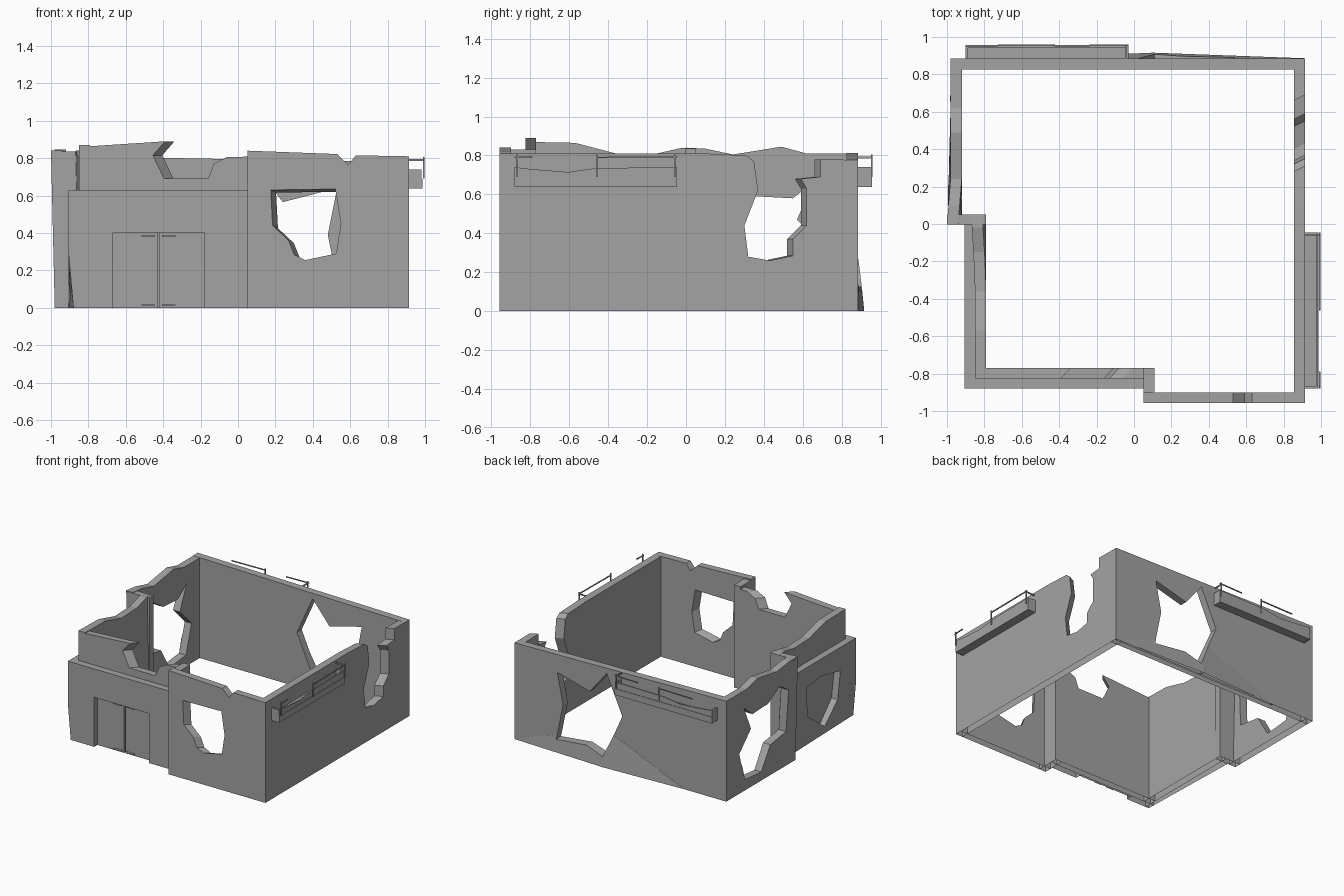
import bpy, bmesh
from mathutils import Vector

if "Cube" in bpy.data.objects:
    bpy.data.objects.remove(bpy.data.objects["Cube"])

concrete = bpy.data.materials.new("concrete grey")
concrete.diffuse_color = (0.37, 0.37, 0.37, 1)
concrete.use_nodes = True
concrete.node_tree.nodes["Principled BSDF"].inputs["Base Color"].default_value = concrete.diffuse_color


def place(axis, u, v, d):
    """Profile point (u, z) at depth d, for a slab facing x or y."""
    return Vector((d, u, v)) if axis == 'X' else Vector((u, d, v))


def slab(name, axis, d0, d1, outline, holes=(), skew=0.0, move=None, lean=(0, 0), open_base=False):
    """Extrude an outline from outer depth d0 to inner depth d1 and cut holes.
    skew slides the broken edges sideways on the inner side, lean slants the holes."""
    bm = bmesh.new()
    us = [p[0] for p in outline]
    lo, hi = min(us), max(us)
    outer = [bm.verts.new(place(axis, u, v, d0)) for u, v in outline]
    inner = [bm.verts.new(place(axis, u + (skew if lo < u < hi else 0), v, d1)) for u, v in outline]
    bm.faces.new(outer)
    bm.faces.new(inner[::-1])
    n = len(outline)
    for i in range(n):
        j = (i + 1) % n
        bm.faces.new((outer[j], outer[i], inner[i], inner[j]))
    if move:
        for v in bm.verts:
            move(v.co)
    bmesh.ops.recalc_face_normals(bm, faces=bm.faces)
    mesh = bpy.data.meshes.new(name)
    bm.to_mesh(mesh)
    bm.free()
    mesh.materials.append(concrete)
    ob = bpy.data.objects.new(name, mesh)
    bpy.context.collection.objects.link(ob)
    for hole in holes:
        s = 0.05 if d1 > d0 else -0.05
        cut = slab(name + "_cutter", axis, d0 - s, d1 + s, hole)
        for v in cut.data.vertices:
            t = abs((v.co.x if axis == 'X' else v.co.y) - d0 + s) - abs(s)
            v.co += place(axis, lean[0] * t, lean[1] * t, 0)
        mod = ob.modifiers.new("hole", 'BOOLEAN')
        mod.object = cut
        mod.operation = 'DIFFERENCE'
        mod.solver = 'EXACT'
        bpy.context.view_layer.update()
        done = bpy.data.meshes.new_from_object(ob.evaluated_get(bpy.context.evaluated_depsgraph_get()))
        ob.modifiers.clear()
        ob.data = done
        bpy.data.objects.remove(cut)
    if open_base:
        # Walls are hollow underneath
        bm = bmesh.new()
        bm.from_mesh(ob.data)
        base = [f for f in bm.faces if all(v.co.z < .001 for v in f.verts)]
        bmesh.ops.delete(bm, geom=base, context='FACES')
        bm.to_mesh(ob.data)
        bm.free()
    return ob


def wall(*args, **kw):
    return slab(*args, open_base=True, **kw)


def rect(u0, u1, v0, v1):
    return [(u0, v0), (u1, v0), (u1, v1), (u0, v1)]


# Blast holes (position along wall, height)
star = [(.53, .64), (.24, .565), (.09, .75), (-.05, .44), (.11, .08),
        (.26, .13), (.54, .10), (.48, .39)]
left_star = [(.66, .67), (.55, .58), (.36, .59), (.22, .68), (.11, .61), (.13, .28),
             (.33, .25), (.44, .07), (.65, .09), (.72, .32), (.57, .47)]
window = [(.175, .63), (.52, .635), (.55, .45), (.525, .29), (.36, .255),
          (.30, .285), (.27, .36), (.185, .44)]
dent = [(-.68, .44), (-.645, .22), (-.49, .06), (-.26, .23), (-.25, .47), (-.44, .49)]


# Back wall, with its foot pushed outwards
def bulge(co):
    if co.y > .88 and co.z < .1 and 0 < co.x < .2:
        co.y += .03

wall("back_wall", 'Y', .885, .825, [(-.98, 0), (.915, 0), (.915, .778), (-.98, .812)], [star])
for end in (-.6, .915):
    wall("back_wall_foot", 'Y', .886, .87, [(end, 0), (.1, 0), (.1, .3)], [star], move=bulge)

# Right wall with a collapsed gap
wall("right_wall", 'X', .915, .855,
     [(-.957, 0), (.885, 0), (.885, .777), (.69, .78), (.69, .69), (.59, .68), (.62, .63),
      (.62, .44), (.55, .37), (.55, .285), (.43, .26), (.32, .28), (.30, .44), (.37, .62),
      (.35, .77), (.31, .80), (.1, .81), (-.957, .81)], skew=-.03)


# Left walls, their tops flared near the return
def flare_rear(co):
    if co.z > .8:
        co.x -= .08 * max(0, .25 - co.y)

def flare_front(co):
    if co.z > .8:
        co.x -= .06 * max(0, co.y + .3)

wall("left_rear_wall", 'X', -.98, -.92,
     [(0, 0), (.885, 0), (.885, .81), (.62, .81), (.49, .845), (.24, .805), (.1, .835), (0, .84)],
     [left_star], move=flare_rear)
wall("left_return", 'Y', -.002, .05,
     [(-.98, 0), (-.79, 0), (-.79, .835), (-1, .835), (-.98, .63)])
wall("left_front_wall", 'X', -.85, -.79,
     [(-.825, 0), (.05, 0), (.05, .835), (-.02, .84), (-.15, .81), (-.36, .81),
      (-.57, .865), (-.825, .87)], move=flare_front)


# Thick lower facing with a chipped corner at the foot
def chip(co):
    if co.x < -.87 and co.y < -.8 and co.z < .1:
        co.x += .025

wall("left_facing", 'X', -.905, -.85,
     [(-.88, 0), (0, 0), (0, .63), (-.88, .63), (-.88, .28)], [dent], move=chip)

# Front left wall with a broken top, and its lower facing around the doorway
wall("front_left_wall", 'Y', -.825, -.77,
     [(-.85, 0), (.11, 0), (.11, .81), (-.06, .805), (-.13, .77), (-.16, .69), (-.395, .69),
      (-.455, .815), (-.39, .89), (-.85, .86)], skew=.05)
wall("front_facing", 'Y', -.88, -.825,
     [(-.905, 0), (-.67, 0), (-.67, .4), (-.18, .4), (-.18, 0), (.05, 0), (.05, .63),
      (-.905, .63), (-.905, .28)], move=chip)

# Double door: leaves and short thin bars
for side in (-1, 1):
    a, b = sorted((-.425 + side * .005, -.425 + side * .245))
    wall("door_leaf", 'Y', -.84, -.824, rect(a, b, 0, .4))
    a, b = sorted((-.425 + side * .02, -.425 + side * .09))
    for z in (.012, .382):
        slab("door_bar", 'Y', -.86, -.84, rect(a, b, z, z + .006))

# Front right wall with a window hole, and its return
wall("front_right_wall", 'Y', -.957, -.9,
     [(.05, 0), (.915, 0), (.915, .81), (.63, .815), (.59, .765), (.53, .822), (.05, .84)],
     [window], lean=(.5, -.25))
wall("front_return", 'X', .05, .11, rect(-.957, -.77, 0, .83))


# Ruined balconies: floor, broken parapet, end plates and bent railing pieces
def balcony(axis, face, start, end, rail_depth, rails, posts):
    def prof(pts):
        return [(start + (end - start) * t, z) for t, z in pts]
    slab("balcony_floor", axis, face + .071, face - .005, prof(rect(0, 1, .637, .688)))
    slab("balcony_parapet", axis, face + .067, face + .057,
         prof([(0, .688), (1, .688), (1, .74), (.5, .735), (.33, .715), (.1, .73), (0, .74)]))
    for t in (0, .985):
        slab("balcony_end", axis, face + .067, face, prof(rect(t, t + .015, .688, .74)))
    o, i = face + rail_depth, face + rail_depth - .008
    for a, b in rails:
        slab("rail_top", axis, o, i, prof([(a, .786), (b, .79), (b, .797), (a, .793)]))
    for t in posts:
        slab("rail_post", axis, o, i, prof(rect(t, t + .009, .69, .805)))
    slab("rail_arm", axis, o, face, prof(rect(.98, .989, .785, .795)))


balcony('X', .915, -.88, -.045, .083, [(0, .11), (.5, 1)], (.01, .5, .98))
balcony('Y', .885, -.9, -.03, .074, [(.2, .54), (.76, 1)], (.54, .98))
